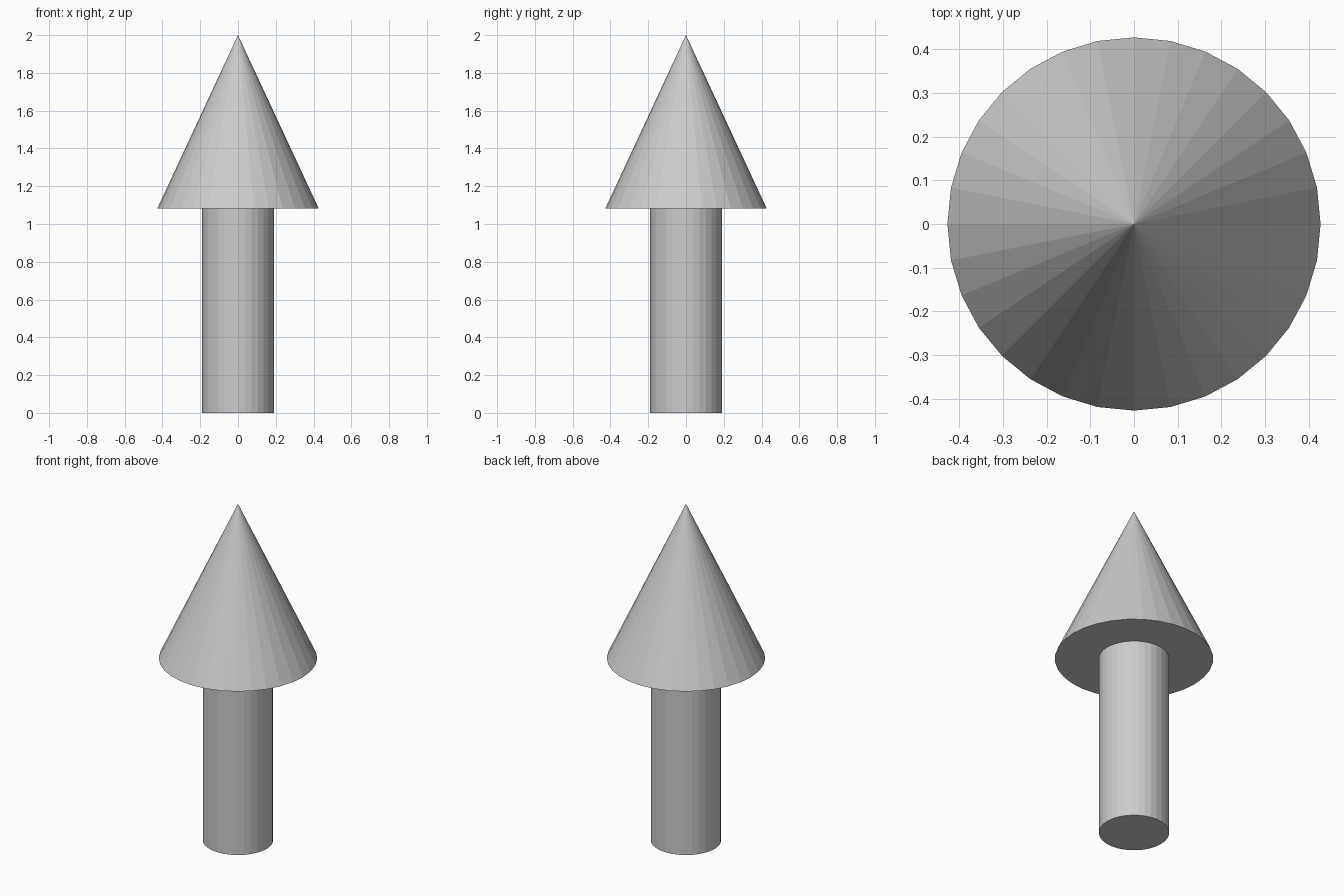
import bpy

if "Cube" in bpy.data.objects:
    bpy.data.objects.remove(bpy.data.objects["Cube"])

SIDES = 32
HEIGHT = 2.0
HEAD_Z = 1.083      # underside of the arrow head
SHAFT_R = 0.19
HEAD_R = 0.427

# Shaft: plain flat-faced cylinder standing on the ground
bpy.ops.mesh.primitive_cylinder_add(
    vertices=SIDES, radius=SHAFT_R, depth=HEAD_Z, location=(0, 0, HEAD_Z / 2))
bpy.context.object.name = "shaft"

# Head: cone with a closed underside
head_h = HEIGHT - HEAD_Z
bpy.ops.mesh.primitive_cone_add(
    vertices=SIDES, radius1=HEAD_R, radius2=0, depth=head_h,
    location=(0, 0, HEAD_Z + head_h / 2))
bpy.context.object.name = "arrow_head"
